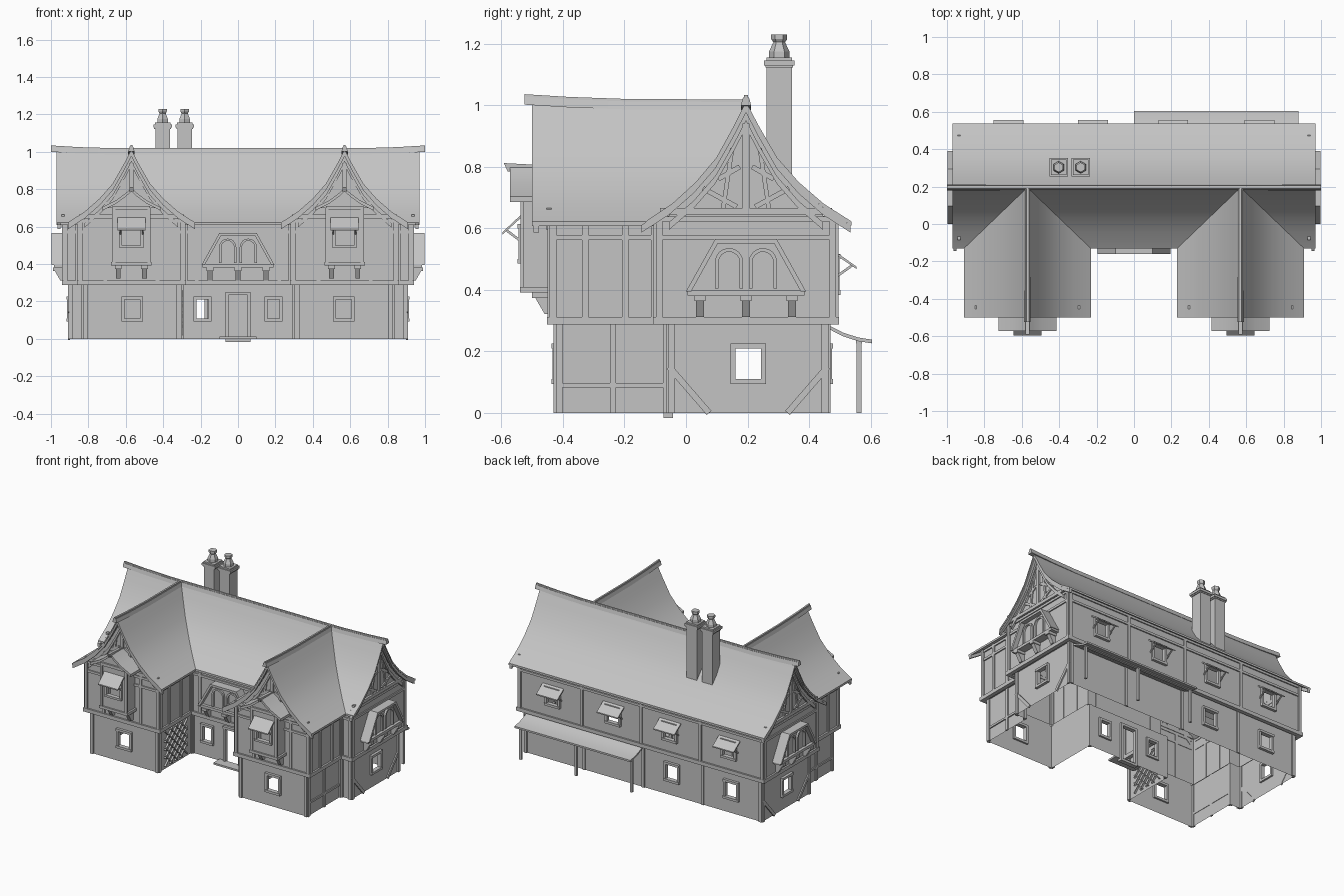
import bpy, bmesh, math
from mathutils import Vector, Matrix

cube = bpy.data.objects.get("Cube")
if cube:
    bpy.data.objects.remove(cube)

mat = bpy.data.materials.new("plain_grey")
mat.use_nodes = True
GREY = (0.55, 0.55, 0.55, 1)
mat.diffuse_color = GREY
mat.node_tree.nodes["Principled BSDF"].inputs["Base Color"].default_value = GREY

parts = {}


def part(name):
    return parts.setdefault(name, bmesh.new())


class Frame:
    """Upright working plane: u along, v up, d outward."""
    def __init__(self, o, u):
        self.o, self.u = Vector(o).to_3d(), Vector(u).to_3d().normalized()
        self.n = Vector((self.u.y, -self.u.x, 0))

    def at(self, u, v, d=0):
        return self.o + self.u * u + self.n * d + Vector((0, 0, v))

    def shift(self, u, d=0):
        return Frame(self.at(u, 0, d), self.u)

    def side(self, u=0):
        return Frame(self.at(u, 0), self.n)


def prism(name, f, pts, d0, d1):
    bm = part(name)
    a = [bm.verts.new(f.at(u, v, d0)) for u, v in pts]
    b = [bm.verts.new(f.at(u, v, d1)) for u, v in pts]
    faces = [bm.faces.new(a), bm.faces.new(b[::-1])]
    for i in range(len(a)):
        j = (i + 1) % len(a)
        faces.append(bm.faces.new((a[i], b[i], b[j], a[j])))
    bmesh.ops.recalc_face_normals(bm, faces=faces)


def box(name, f, u0, u1, v0, v1, d0, d1):
    prism(name, f, [(u0, v0), (u1, v0), (u1, v1), (u0, v1)], d0, d1)


def beam(name, f, a, b, w=0.02, d=0.008):
    a, b = Vector(a), Vector(b)
    t = (b - a).normalized() * w / 2
    s = Vector((-t.y, t.x))
    prism(name, f, [a + s, b + s, b - s, a - s], -0.003, d)


def strip(name, f, pts, top, low, d0, d1):
    pts = list(pts)
    prism(name, f, [(u, v - top) for u, v in pts] + [(u, v - low) for u, v in pts[::-1]], d0, d1)


def wall(name, f, u0, u1, v0, v1, holes=()):
    bm = part(name)
    us = sorted({u0, u1} | {x for h in holes for x in h[:2]})
    vs = sorted({v0, v1} | {x for h in holes for x in h[2:]})
    for ua, ub in zip(us, us[1:]):
        for va, vb in zip(vs, vs[1:]):
            cu, cv = (ua + ub) / 2, (va + vb) / 2
            if not any(h[0] < cu < h[1] and h[2] < cv < h[3] for h in holes):
                bm.faces.new([bm.verts.new(f.at(*p)) for p in ((ua, va), (ub, va), (ub, vb), (ua, vb))])


def window_frame(f, h, w=0.016):
    u0, u1, v0, v1 = h
    for u in (u0 - w, u1):
        box("window_frames", f, u, u + w, v0 - w, v1 + w, -0.012, 0.014)
    for v in (v0 - w, v1):
        box("window_frames", f, u0 - w, u1 + w, v, v + w, -0.012, 0.018)


def awning(f, u, w, top, low, depth):
    s = f.side(u)
    prism("awnings", s, [(0, top), (depth, low), (depth, low - .008), (0, top - .01)], -w, w)
    for x in (-w * .8, w * .8):
        prism("awning_struts", f.side(u + x), [(0, low - .04), (0, low - .03), (depth * .8, low + .01), (depth * .8, low)], -.004, .004)


def bracket(f, u, top):
    s = f.side(u)
    box("brackets", s, 0, .06, top - .018, top, -.018, .018)
    prism("brackets", s, [(0, top - .07), (.02, top - .07), (.05, top - .018), (0, top - .018)], -.013, .013)


# Storeys share a U-shaped footprint of twelve edges
def outline(x, back, front, wo, wi, wf):
    left = [(-x, back), (-x, front), (-wo, front), (-wo, -wf), (-wi, -wf), (-wi, front)]
    return left + [(-a, b) for a, b in left[::-1]]


def edges(pts):
    for i, a in enumerate(pts):
        a, b = Vector(a), Vector(pts[(i + 1) % 12])
        yield i, Frame((a + b) / 2, b - a), (b - a).length / 2


low_plan = outline(.9, .46, -.055, .82, .31, .42)
up_plan = outline(.93, .485, -.095, .85, .29, .44)
JET, TOP = .295, .64


def hole(u, v, w=.042, h=.05):
    return (u - w, u + w, v - h, v + h)


low_holes = {0: [hole(0, .16)], 10: [hole(0, .16)], 3: [hole(0, .16)], 7: [hole(0, .16)],
             5: [hole(-.19, .16, .032), hole(.19, .16, .032), (-.05, .05, 0, .235)],
             11: [hole(.22, .16), hole(.67, .16)]}
up_holes = {11: [hole(u, .45) for u in (-.67, -.21, .22, .67)]}
low_studs = {11: (-.45, 0, .45), 2: (0,), 8: (0,)}
up_studs = {2: (-.07, .06), 8: (-.06, .07), 4: (-.07, .06), 6: (-.06, .07),
            11: (-.45, 0, .45), 5: (-.22, .22), 3: (-.14, .14), 7: (-.14, .14)}

for name, plan, z0, z1, holes, studs in (("lower_walls", low_plan, 0, JET, low_holes, low_studs),
                                         ("upper_walls", up_plan, JET, TOP, up_holes, up_studs)):
    for i, f, half in edges(plan):
        wall(name, f, -half, half, z0, z1, holes.get(i, ()))
        for h in holes.get(i, ()):
            window_frame(f, h)
        for u in (-half + .008, half - .008):
            beam("timber_posts", f, (u, z0), (u, z1), .022, .01)
        for u in studs.get(i, ()):
            beam("timber_posts", f, (u, z0), (u, z1), .02)
        if z0:
            box("jetty_beams", f, -half - .012, half + .012, .287, .312, -.015, .012)
            for v in (.57, .63):
                beam("timber_rails", f, (-half, v), (half, v), .016)
        elif i in (0, 10):
            for s in (-1, 1):
                beam("timber_braces", f, (s * half, .15), (s * (half - .13), 0), .02)
        elif i in (2, 8):
            beam("timber_rails", f, (-half, .09), (half, .09), .014)

# Underside of the overhanging storey
bm = part("jetty_ledge")
for i in range(12):
    j = (i + 1) % 12
    ring = [low_plan[i], low_plan[j], up_plan[j], up_plan[i]]
    bm.faces.new([bm.verts.new((x, y, JET)) for x, y in ring])

low = {i: f for i, f, half in edges(low_plan)}
up = {i: f for i, f, half in edges(up_plan)}

# Concave roof slopes
slope = [(0, 1.012), (.04, .935), (.1, .83), (.17, .75), (.25, .68), (.34, .622)]


def roof_line(sl=1, sr=1, limit=1):
    half = [p for p in slope if p[0] <= limit]
    return [(-d * sl, z) for d, z in half[:0:-1]] + [(d * sr, z) for d, z in half]


ridge_y = .195
strip("main_roof", Frame((0, ridge_y), (0, 1)), roof_line(.96, 1.01), 0, .014, -.97, .97)
for s in (-1, 1):
    strip("wing_roofs", Frame((s * .57, 0), (1, 0)), roof_line(), 0, .014, -ridge_y, .5)


# Ridge caps lifting at their ends
def ridge(f, path):
    for w, h in ((.012, .012), (.007, .02)):
        bm = part("ridge_caps")
        rings = [[bm.verts.new(f.at(u, v + dz, d)) for d, dz in
                  ((-w * 1.4, -.022), (w * 1.4, -.022), (w * .8, h - .008), (-w * .8, h - .008))] for u, v in path]
        faces = [bm.faces.new(rings[0]), bm.faces.new(rings[-1])]
        for a, b in zip(rings, rings[1:]):
            faces += [bm.faces.new((a[k], b[k], b[(k + 1) % 4], a[(k + 1) % 4])) for k in range(4)]
        bmesh.ops.recalc_face_normals(bm, faces=faces)


curl = [(1, 1.022), (.85, 1.013), (.65, 1.007)]
ridge(Frame((0, ridge_y), (1, 0)), [(-x, z) for x, z in curl] + curl[::-1])
for s in (-1, 1):
    ridge(Frame((s * .57, 0), (0, -1)), [(-ridge_y, 1.007), (.18, 1.008), (.38, 1.015), (.525, 1.024)])

# Gable walls with timbering and bargeboards
for i, over in ((0, .04), (10, .04), (3, .06), (7, .06)):
    f, line = up[i], roof_line(limit=.3)
    bm = part("gable_walls")
    bm.faces.new([bm.verts.new(f.at(u, v)) for u, v in
                  [(-.25, TOP)] + [(.25, TOP)] + [(u, v - .012) for u, v in line[::-1]]])
    strip("bargeboards", f, roof_line(), .012, .036, over - .022, over - .004)
    strip("gable_rafters", f, line, .06, .085, -.003, .014)
    beam("gable_timbers", f, (-.28, .655), (.28, .655), .022, .014)
    beam("gable_timbers", f, (0, .655), (0, .94), .022, .012)
    for s in (-1, 1):
        beam("gable_timbers", f, (s * .02, .8), (s * .09, .76), .016)
        beam("gable_timbers", f, (s * .03, .67), (s * .14, .73), .016)
        beam("gable_timbers", f, (s * .075, .66), (s * .045, .86), .014)

# Hooded twin-arch bays on the sides and centre front
for i in (0, 5, 10):
    f, depth = up[i], .066
    hood = [(-.195, .395), (-.1, .565), (.1, .565), (.195, .395)]
    inner = [(-.178, .395), (-.092, .55), (.092, .55), (.178, .395)]
    prism("bay_hoods", f, hood + inner[::-1], 0, depth)
    prism("bay_panels", f, inner, 0, .035)
    box("bay_sills", f, -.19, .19, .382, .4, 0, .055)
    for c in (-.055, .055):
        arc = [(math.cos(math.pi * k / 8), math.sin(math.pi * k / 8)) for k in range(9)]
        outer = [(c + .046, .405)] + [(c + .046 * a, .49 + .046 * b) for a, b in arc] + [(c - .046, .405)]
        hollow = [(c + .034, .405)] + [(c + .034 * a, .49 + .034 * b) for a, b in arc] + [(c - .034, .405)]
        prism("bay_arches", f, outer + hollow[::-1], .034, .048)
    for u in (-.15, 0, .15):
        bracket(f, u, .382)

# Oriel windows on the wing fronts
for i in (3, 7):
    f = up[i]
    front, opening = f.shift(0, .09), hole(0, .55, .05, .05)
    wall("oriel_walls", front, -.095, .095, .4, .7, [opening])
    window_frame(front, opening, .014)
    for u in (-.095, .089):
        box("oriel_walls", f, u, u + .006, .4, .7, 0, .0895)
    for u in (-.094, .094):
        beam("oriel_timbers", front, (u, .4), (u, .7), .018)
    box("oriel_sills", f, -.108, .108, .392, .41, 0, .1)
    for u in (-.07, .07):
        bracket(f, u, .392)
    oriel = [(-.155, .7), (-.08, .738), (-.03, .775), (0, .802), (.03, .775), (.08, .738), (.155, .7)]
    prism("oriel_gables", f, oriel, 0, .09)
    strip("oriel_roofs", f, oriel, -.004, .014, 0, .132)
    beam("oriel_timbers", front, (-.1, .7), (.1, .7), .02, .012)
    prism("oriel_ridges", f.side(), [(0, .785), (.14, .785), (.152, .812), (0, .804)], -.01, .01)
    awning(front, 0, .075, .65, .588, .066)

# Rear awnings and porch
for h in up_holes[11]:
    awning(up[11], (h[0] + h[1]) / 2, .08, .525, .475, .07)
porch = Frame((.44, .46), (0, 1))
strip("porch_roof", porch, [(0, .287), (.05, .261), (.1, .245), (.145, .238)], 0, .012, -.44, .44)
for d in (-.42, 0, .42):
    box("porch_posts", porch, .095, .11, 0, .24, d - .008, d + .008)
box("porch_posts", porch, .092, .112, .225, .24, -.43, .43)

# Trellis on the inner wing wall, doorstep
for k in range(-3, 5):
    for s in (-1, 1):
        c = k * .055
        a, b = max(-.12, c - .12), min(.12, c + .12)
        if b - a > .03:
            beam("trellis", low[4], (s * a, .14 + a - c), (s * b, .14 + b - c), .006, .012)
box("doorstep", low[5], -.1, .1, 0, .012, 0, .07)

# Paired chimneys with pots
for x in (-.403, -.285):
    f = Frame((x, .303), (1, 0))
    box("chimney_shafts", f, -.039, .039, .75, 1.13, -.042, .042)
    for w, v0, v1 in ((.045, 1.122, 1.13), (.05, 1.13, 1.146), (.042, 1.146, 1.156)):
        box("chimney_caps", f, -w, w, v0, v1, -w, w)
    for z0, r0, z1, r1 in ((1.156, .033, 1.175, .033), (1.175, .033, 1.205, .019), (1.205, .019, 1.215, .026), (1.215, .026, 1.23, .026)):
        bmesh.ops.create_cone(part("chimney_pots"), cap_ends=True, segments=6, radius1=r0, radius2=r1,
                              depth=z1 - z0, matrix=Matrix.Translation((x, .303, (z0 + z1) / 2)))

# Turn every part into an object
bpy.ops.object.select_all(action='DESELECT')
for name, bm in parts.items():
    me = bpy.data.meshes.new(name)
    bm.to_mesh(me)
    bm.free()
    me.materials.append(mat)
    ob = bpy.data.objects.new(name, me)
    bpy.context.collection.objects.link(ob)
    ob.select_set(True)
    bpy.context.view_layer.objects.active = ob
bpy.ops.object.shade_smooth_by_angle(angle=math.radians(25))
